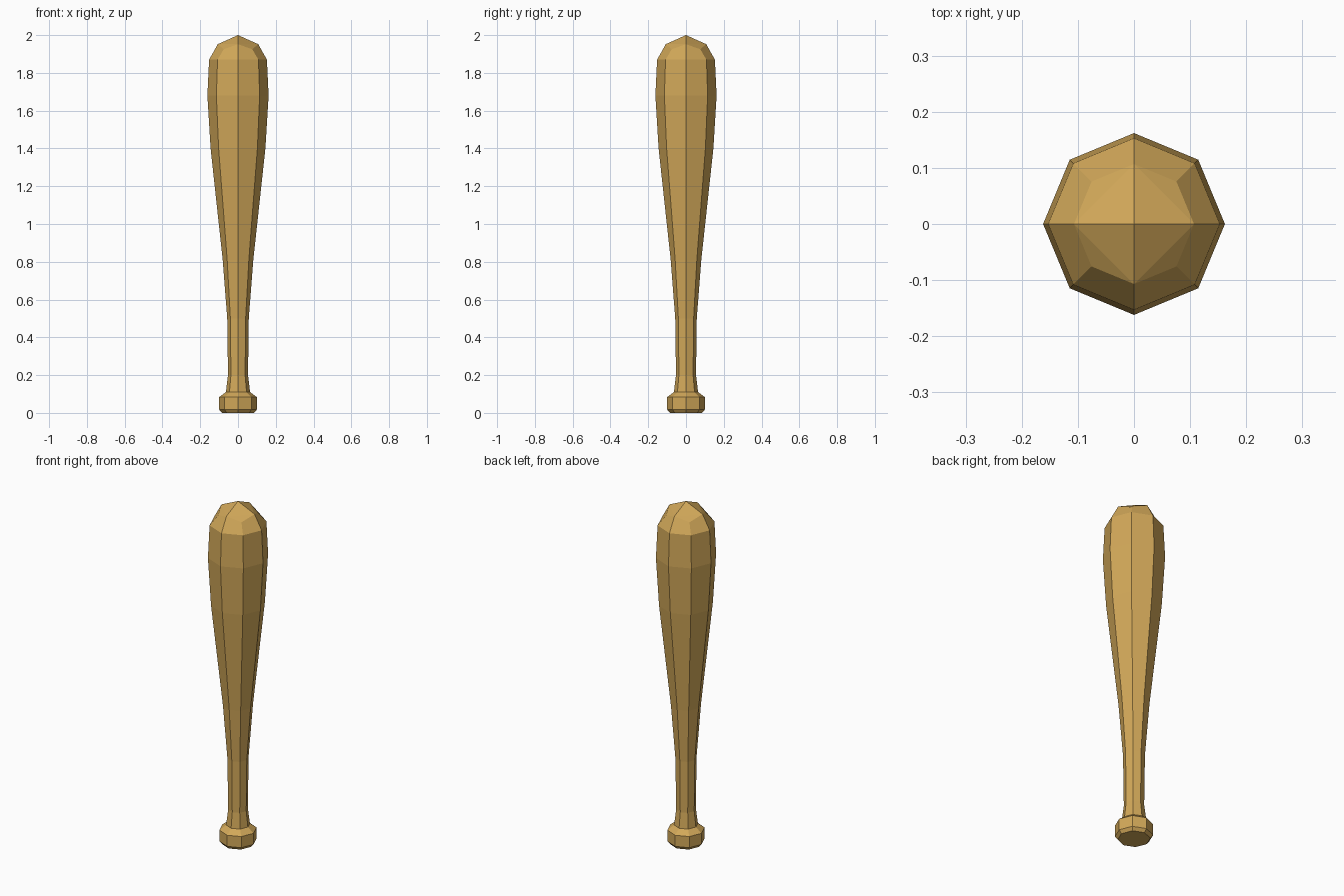
import bpy, bmesh
from math import cos, sin, tau

if "Cube" in bpy.data.objects:
    bpy.data.objects.remove(bpy.data.objects["Cube"])

SIDES = 8
# (height, radius) from the knob up to the barrel shoulder
PROFILE = [(0, .085), (.018, .1), (.083, .1), (.11, .064), (.2, .053), (.5, .057),
           (.81, .081), (1.4, .145), (1.68, .162), (1.87, .153)]

bm = bmesh.new()


def ring(z, r):
    return [bm.verts.new((r * cos(tau * i / SIDES), r * sin(tau * i / SIDES), z))
            for i in range(SIDES)]


def bridge(a, b):
    for i in range(SIDES):
        j = (i + 1) % SIDES
        bm.faces.new((a[i], a[j], b[j], b[i]))


# Knob, handle and barrel
rings = [ring(z, r) for z, r in PROFILE]
bm.faces.new(rings[0][::-1])

# Rounded tip: diagonal points sit a little lower than the axis points
tip = ring(1.952, .107)
for v in tip[1::2]:
    v.co.z = 1.925
rings.append(tip)
for a, b in zip(rings, rings[1:]):
    bridge(a, b)

# Cap: four folded quads meeting at the apex
apex = bm.verts.new((0, 0, 2))
for i in range(0, SIDES, 2):
    a, d, b = tip[i], tip[i + 1], tip[(i + 2) % SIDES]
    bm.faces.new((apex, a, b))
    bm.faces.new((a, d, b))

bmesh.ops.recalc_face_normals(bm, faces=bm.faces)
mesh = bpy.data.meshes.new("baseball_bat")
bm.to_mesh(mesh)
bm.free()
bat = bpy.data.objects.new("baseball_bat", mesh)
bpy.context.collection.objects.link(bat)

# Wood colour
wood = bpy.data.materials.new("wood")
wood.diffuse_color = (.64, .39, .1, 1)
wood.use_nodes = True
wood.node_tree.nodes["Principled BSDF"].inputs["Base Color"].default_value = wood.diffuse_color
mesh.materials.append(wood)
